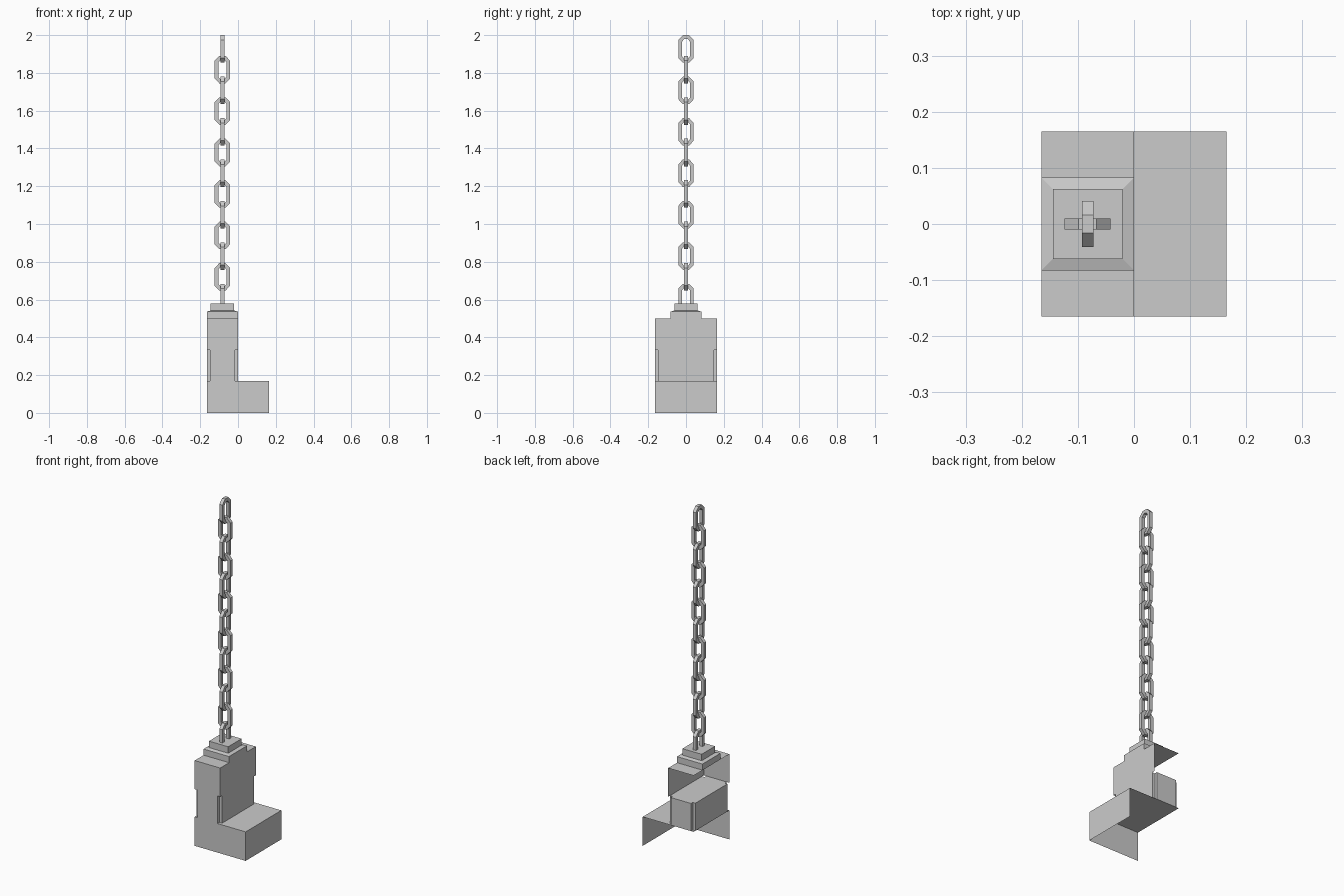
import bpy, bmesh
from mathutils import Vector

if "Cube" in bpy.data.objects:
    bpy.data.objects.remove(bpy.data.objects["Cube"])

H = 0.165          # half width of the body
CX = -H / 2        # chain / cap axis in x


def make(name, bm):
    me = bpy.data.meshes.new(name)
    bm.to_mesh(me)
    bm.free()
    ob = bpy.data.objects.new(name, me)
    bpy.context.collection.objects.link(ob)
    return ob


def box(name, lo, hi, skip=()):
    """Box from corner to corner; skip lists outward directions left open."""
    bm = bmesh.new()
    bmesh.ops.create_cube(bm, size=1)
    lo, hi = Vector(lo), Vector(hi)
    gone = [f for f in bm.faces for s in skip if f.normal.dot(Vector(s)) > 0.9]
    for v in bm.verts:
        v.co = Vector([(a + b) / 2 + c * (b - a) for a, b, c in zip(lo, hi, v.co)])
    bmesh.ops.delete(bm, geom=gone, context='FACES')
    return make(name, bm)


def prism(name, pts, z0, z1):
    """Upright prism, open underneath."""
    bm = bmesh.new()
    lower = [bm.verts.new((x, y, z0)) for x, y in pts]
    upper = [bm.verts.new((x, y, z1)) for x, y in pts]
    for i in range(len(pts)):
        j = (i + 1) % len(pts)
        bm.faces.new((lower[i], lower[j], upper[j], upper[i]))
    bm.faces.new(upper)
    return make(name, bm)


LEFT, BACK, DOWN = (-1, 0, 0), (0, 1, 0), (0, 0, -1)

# Body: base and upper shells are open at the left, back and underside
box("base_shell", (-H, -H, 0), (H, H, 0.17), (LEFT, BACK, DOWN))
box("upper_shell", (-H, -H, 0.332), (0, H, 0.5), (LEFT, BACK, DOWN))

# Middle section with a square notch along each upright corner
n = 0.017
a, b, c = H / 2, H, n
quarter = [(a, -b + c), (a, b - c), (a - c, b - c), (a - c, b),
           (-a + c, b), (-a + c, b - c), (-a, b - c), (-a, -b + c),
           (-a + c, -b + c), (-a + c, -b), (a - c, -b), (a - c, -b + c)]
prism("notched_middle", [(x + CX, y) for x, y in quarter], 0.17, 0.332)

# Cap: lower tier with gently sloping rim, then the upper tier
bm = bmesh.new()
rings = [[bm.verts.new((CX + sx * r, sy * r, z)) for sx, sy in
          ((-1, -1), (1, -1), (1, 1), (-1, 1))]
         for r, z in ((0.0825, 0.5), (0.0825, 0.536), (0.062, 0.542))]
for lo, hi in zip(rings, rings[1:]):
    for i in range(4):
        j = (i + 1) % 4
        bm.faces.new((lo[i], lo[j], hi[j], hi[i]))
make("cap_lower_tier", bm)
box("cap_upper_tier", (CX - 0.062, -0.062, 0.54), (CX + 0.062, 0.062, 0.58), (DOWN,))

# Chain: eight-sided links of square bar, alternately turned a quarter
outer = [(0.041, -0.047), (0.041, 0.047), (0.016, 0.073), (-0.016, 0.073),
         (-0.041, 0.047), (-0.041, -0.047), (-0.016, -0.073), (0.016, -0.073)]
inner = [(0.021, -0.039), (0.021, 0.039), (0.008, 0.053), (-0.008, 0.053),
         (-0.021, 0.039), (-0.021, -0.039), (-0.008, -0.053), (0.008, -0.053)]


def link(name, zc, along_y):
    bm = bmesh.new()
    loops = []
    for prof, t in ((outer, -0.01), (outer, 0.01), (inner, 0.01), (inner, -0.01)):
        loops.append([bm.verts.new((CX + (t if along_y else w),
                                    w if along_y else t, zc + h)) for w, h in prof])
    for k in range(4):
        p, q = loops[k], loops[(k + 1) % 4]
        for i in range(8):
            j = (i + 1) % 8
            bm.faces.new((p[i], p[j], q[j], q[i]))
    bmesh.ops.recalc_face_normals(bm, faces=bm.faces)
    make(name, bm)


for k in range(13):
    link(f"chain_link_{k + 1}", 1.927 - 0.1097 * k, k % 2 == 0)
